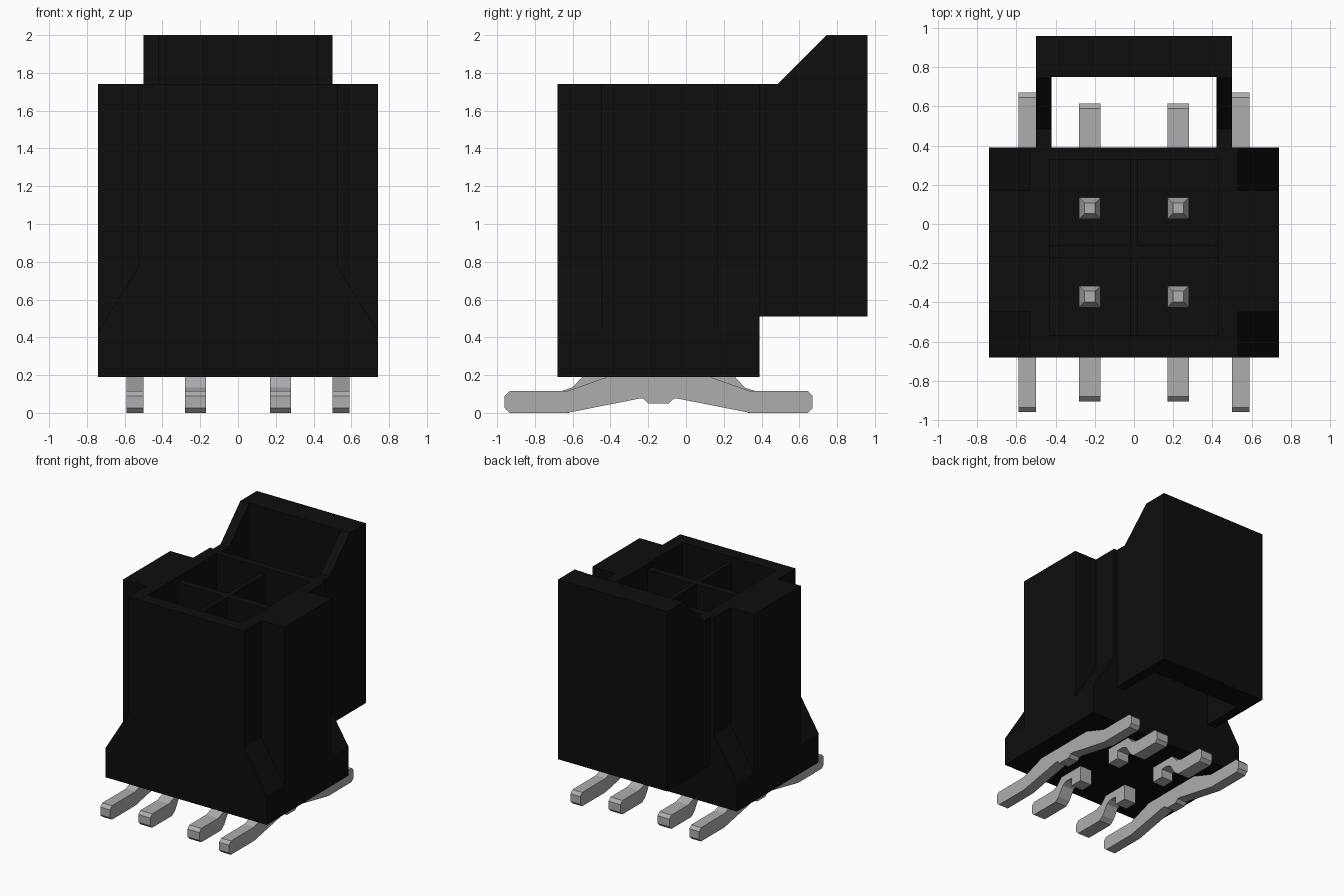
import bpy, bmesh
from mathutils import Vector

if "Cube" in bpy.data.objects:
    bpy.data.objects.remove(bpy.data.objects["Cube"])

def material(name, rgb):
    m = bpy.data.materials.new(name)
    m.diffuse_color = (*rgb, 1)
    m.use_nodes = True
    m.node_tree.nodes["Principled BSDF"].inputs["Base Color"].default_value = m.diffuse_color
    return m

BLACK = material("black plastic", (0.004, 0.004, 0.004))
METAL = material("tin metal", (0.42, 0.42, 0.44))
MID_Y = -0.145  # symmetry line of the housing and pins

def prism(name, profile, axis, lo, hi, mat):
    """Extrude a 2D profile: axis 'z' takes (x, y), 'x' takes (y, z), 'y' takes (x, z)."""
    def place(p, d):
        return {"z": (p[0], p[1], d), "x": (d, p[0], p[1]), "y": (p[0], d, p[1])}[axis]
    bm = bmesh.new()
    a = [bm.verts.new(place(p, lo)) for p in profile]
    b = [bm.verts.new(place(p, hi)) for p in profile]
    n = len(profile)
    bm.faces.new(a)
    bm.faces.new(b)
    for i in range(n):
        bm.faces.new((a[i], a[(i + 1) % n], b[(i + 1) % n], b[i]))
    bmesh.ops.recalc_face_normals(bm, faces=bm.faces)
    me = bpy.data.meshes.new(name)
    bm.to_mesh(me)
    bm.free()
    me.materials.append(mat)
    ob = bpy.data.objects.new(name, me)
    bpy.context.collection.objects.link(ob)
    return ob

def box(name, x0, x1, y0, y1, z0, z1, mat):
    return prism(name, [(x0, y0), (x1, y0), (x1, y1), (x0, y1)], "z", z0, z1, mat)

def cut(ob, cutters):
    """Subtract the cutters, bake the result and delete the cutters."""
    for c in cutters:
        m = ob.modifiers.new("cut", "BOOLEAN")
        m.operation, m.solver, m.object = "DIFFERENCE", "EXACT", c
    bpy.context.view_layer.update()
    baked = bpy.data.meshes.new_from_object(
        ob.evaluated_get(bpy.context.evaluated_depsgraph_get()))
    ob.modifiers.clear()
    ob.data = baked
    for c in cutters:
        bpy.data.objects.remove(c)

# Housing: plus-shaped section with a sunk rim and four deep cells
X0, X1, YF, YB, YF1, YB1 = 0.53, 0.74, -0.68, 0.39, -0.45, 0.17
half = [(X0, YF), (X0, YF1), (X1, YF1), (X1, YB1), (X0, YB1), (X0, YB)]
housing = prism("housing", half + [(-x, y) for x, y in reversed(half)],
                "z", 0.19, 1.74, BLACK)
cutters = [box("cutter", -0.43, 0.43, -0.57, 0.33, 1.69, 1.9, BLACK)]
for x0, x1 in ((-0.43, -0.02), (0.02, 0.43)):
    for y0, y1 in ((-0.57, -0.17), (-0.11, 0.33)):
        cutters.append(box("cutter", x0, x1, y0, y1, 0.55, 1.8, BLACK))
cut(housing, cutters)

# Flared corner feet of the housing
for s in (-1, 1):
    for y0, y1 in ((YF, YF1), (YB1, YB)):
        prism("corner_foot", [(s * X0, 0.19), (s * X1, 0.19), (s * X1, 0.43), (s * X0, 0.77)],
              "y", y0, y1, BLACK)

# Latch guard at the back: sloped cheeks and a thick rear plate
guard = prism("latch_guard", [(0.39, 0.51), (0.96, 0.51), (0.96, 2.0), (0.745, 2.0),
                              (0.485, 1.74), (0.39, 1.74)], "x", -0.5, 0.5, BLACK)
cut(guard, [box("cutter", -0.42, 0.42, 0.2, 0.75, 0.3, 2.2, BLACK)])

# Terminals: rounded foot, ramp into the housing, pin stub, square pin with tapered tip
foot = [(-0.88, 0), (-0.62, 0), (-0.58, 0.03), (-0.53, 0.11), (-0.49, 0.13), (-0.425, 0.13),
        (-0.425, 0.06), (-0.315, 0.06), (-0.315, 0.25), (-0.48, 0.25), (-0.55, 0.19),
        (-0.60, 0.135), (-0.66, 0.115), (-0.88, 0.115), (-0.905, 0.09), (-0.905, 0.025)]

def pin(x, y):
    r, tip = 0.055, 0.027
    ob = box("contact_pin", x - r, x + r, y - r, y + r, 0.5, 1.3, METAL)
    bm = bmesh.new()
    bm.from_mesh(ob.data)
    top = max(bm.faces, key=lambda f: f.calc_center_median().z)
    up = bmesh.ops.extrude_face_region(bm, geom=[top])["geom"]
    bm.faces.remove(top)
    for v in (g for g in up if isinstance(g, bmesh.types.BMVert)):
        v.co = Vector((x + (v.co.x - x) * tip / r, y + (v.co.y - y) * tip / r, 1.37))
    bmesh.ops.recalc_face_normals(bm, faces=bm.faces)
    bm.to_mesh(ob.data)
    bm.free()

for x in (-0.225, 0.225):
    prism("front_terminal", foot, "x", x - 0.055, x + 0.055, METAL)
    prism("back_terminal", [(2 * MID_Y - y, z) for y, z in foot],
          "x", x - 0.055, x + 0.055, METAL)
    pin(x, -0.37)
    pin(x, 0.08)

# Outer solder brackets running the full depth under the housing
nail = [(-0.39, 0.2), (-0.63, 0.115), (-0.935, 0.115), (-0.96, 0.09), (-0.96, 0.025),
        (-0.935, 0), (-0.63, 0), (-0.25, 0.075), (-0.225, 0.075), (-0.2, 0.05)]
nail += [(2 * MID_Y - y, z) for y, z in reversed(nail)]
for s in (-1, 1):
    prism("solder_bracket", nail, "x", s * 0.545 - 0.045, s * 0.545 + 0.045, METAL)
